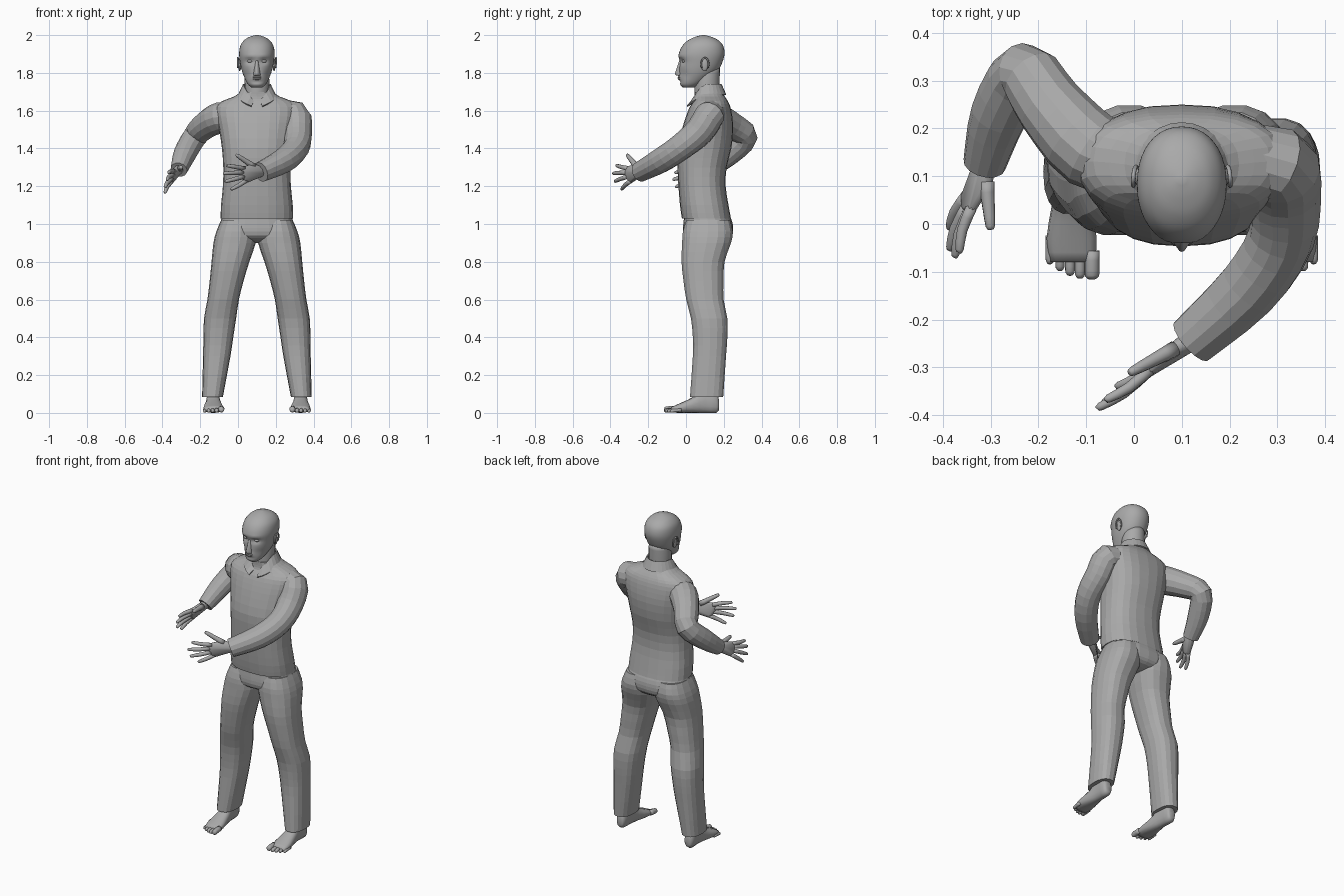
import bpy
import bmesh
from math import sin, cos, pi, exp, copysign
from mathutils import Vector

cube = bpy.data.objects.get("Cube")
if cube:
    bpy.data.objects.remove(cube)

grey = bpy.data.materials.new("plain grey")
grey.use_nodes = True
grey.diffuse_color = (0.4, 0.4, 0.4, 1)
grey.node_tree.nodes["Principled BSDF"].inputs["Base Color"].default_value = grey.diffuse_color

MID = 0.1  # the body's middle plane in x


def finish(name, bm, smooth=False):
    bmesh.ops.recalc_face_normals(bm, faces=bm.faces)
    for f in bm.faces:
        f.smooth = smooth
    mesh = bpy.data.meshes.new(name)
    bm.to_mesh(mesh)
    bm.free()
    mesh.materials.append(grey)
    obj = bpy.data.objects.new(name, mesh)
    bpy.context.collection.objects.link(obj)
    return obj


def refine(rows, steps):
    """Catmull-Rom interpolation between rows of numbers."""
    out = []
    for i in range(len(rows) - 1):
        p, q = rows[max(i - 1, 0)], rows[i]
        r, s = rows[i + 1], rows[min(i + 2, len(rows) - 1)]
        for k in range(steps):
            t = k / steps
            out.append([b + t / 2 * (c - a + t * (2*a - 5*b + 4*c - d + t * (3*(b - c) + d - a)))
                        for a, b, c, d in zip(p, q, r, s)])
    return out + [list(rows[-1])]


def skin_rings(bm, rings):
    rings = [[bm.verts.new(p) for p in ring] for ring in rings]
    n = len(rings[0])
    for a, b in zip(rings, rings[1:]):
        for i in range(n):
            j = (i + 1) % n
            bm.faces.new((a[i], a[j], b[j], b[i]))
    bm.faces.new(rings[0])
    bm.faces.new(rings[-1])


def loft(name, rows, place, sides=20, steps=2, power=2.4, smooth=False, sculpt=None):
    """Rows are (t, a_min, a_max, b_min, b_max); place maps (t, a, b) to space."""
    rings = []
    for t, a0, a1, b0, b1 in refine(rows, steps):
        ring = []
        for i in range(sides):
            c, s = cos(2 * pi * i / sides), sin(2 * pi * i / sides)
            c, s = (copysign(abs(v) ** (2 / power), v) for v in (c, s))
            ring.append(Vector(place(t, (a0 + a1 + (a1 - a0) * c) / 2,
                                     (b0 + b1 + (b1 - b0) * s) / 2)))
        rings.append(ring)
    bm = bmesh.new()
    skin_rings(bm, rings)
    if sculpt:
        for v in bm.verts:
            sculpt(v.co)
    return finish(name, bm, smooth)


def trunk(name, rows, **kw):
    """Loft of upright rows (z, half width, front, back) on the middle plane."""
    return loft(name, [(z, -w, w, f, b) for z, w, f, b in rows],
                lambda t, a, b: (MID + a, b, t), **kw)


def tube(name, rows, sides=14, steps=3, smooth=False):
    """Sweep a circle along rows of (x, y, z, radius)."""
    rows = refine(rows, steps)
    pts = [Vector(r[:3]) for r in rows]
    normal, rings = Vector((0.1, 0.2, 1)), []
    for i, p in enumerate(pts):
        tan = (pts[min(i + 1, len(pts) - 1)] - pts[max(i - 1, 0)]).normalized()
        normal = (normal - tan * normal.dot(tan)).normalized()
        other = tan.cross(normal)
        rings.append([p + rows[i][3] * (normal * cos(2 * pi * k / sides) + other * sin(2 * pi * k / sides))
                      for k in range(sides)])
    bm = bmesh.new()
    skin_rings(bm, rings)
    return finish(name, bm, smooth)


def hull(name, balls, smooth=True):
    """Convex hull around balls of (centre, radius)."""
    bm = bmesh.new()
    for c, r in balls:
        for lat in (-1.1, -0.4, 0.4, 1.1):
            for k in range(8):
                a = k * pi / 4
                bm.verts.new(Vector(c) + r * Vector((cos(lat) * cos(a), cos(lat) * sin(a), sin(lat))))
    res = bmesh.ops.convex_hull(bm, input=bm.verts)
    loose = {v for v in res["geom_interior"] + res["geom_unused"] if isinstance(v, bmesh.types.BMVert)}
    bmesh.ops.delete(bm, geom=list(loose), context="VERTS")
    return finish(name, bm, smooth)


def ellipsoid(name, centre, size):
    bm = bmesh.new()
    bmesh.ops.create_uvsphere(bm, u_segments=14, v_segments=8, radius=1)
    for v in bm.verts:
        v.co = Vector(centre) + v.co * Vector(size)
    return finish(name, bm, True)


# Shirt body
trunk("shirt", [(1.03, .192, -.022, .238), (1.1, .19, -.032, .225), (1.2, .18, -.04, .21),
                (1.3, .178, -.045, .215), (1.4, .185, -.045, .24), (1.5, .2, -.022, .25),
                (1.57, .215, 0, .245), (1.62, .215, .02, .235), (1.65, .185, .04, .222),
                (1.675, .12, .045, .205), (1.7, .085, .045, .19)], sides=24)

# Trousers: seat and two legs
trunk("trouser_seat", [(1.08, .175, -.01, .215), (1.02, .19, -.012, .242), (.98, .203, -.016, .25),
                       (.94, .19, -.012, .245), (.915, .12, .02, .22), (.9, .05, .07, .17)], sides=24)
for side, s in (("left", 1), ("right", -1)):
    def flank(t, a, b):
        return MID + s * a, b, t

    def along_y(t, a, b):
        return MID + s * a, t, b

    loft(side + "_trouser_leg",
         [(1.02, .02, .19, 0, .235), (.96, .006, .215, -.018, .25), (.9, .006, .23, -.022, .24),
          (.8, .04, .24, -.025, .205), (.7, .07, .25, -.015, .2), (.6, .095, .262, 0, .2),
          (.5, .11, .28, .025, .22), (.4, .125, .283, .035, .22), (.3, .14, .285, .035, .213),
          (.085, .18, .29, .02, .198)], flank, sides=18)
    # Bare feet with toes
    loft(side + "_foot",
         [(.176, .215, .25, .02, .06), (.16, .205, .265, 0, .11), (.1, .2, .265, 0, .13),
          (.04, .19, .272, 0, .085), (-.03, .178, .283, 0, .052), (-.08, .182, .275, .002, .03)],
         along_y, sides=16, smooth=True)
    for k in range(5):
        r = .016 if k == 0 else .0115 - k * .0005
        x = MID + s * (.192 + .021 * k - (.004 if k == 0 else 0))
        tip = -.116 + .002 * k * k
        tube(side + "_toe", [(x, tip + .06, r + .006, r), (x, tip + .02, r + .003, r),
                             (x, tip + .006, r, r * .9), (x, tip, r, r * .4)], 10, 2, True)

# Sleeves
tube("left_sleeve", [(.2, .13, 1.57, .07), (.3, .125, 1.575, .079), (.315, .07, 1.49, .077),
                     (.308, -.03, 1.405, .07), (.24, -.135, 1.335, .066), (.12, -.245, 1.275, .054)])
tube("right_sleeve", [(0, .13, 1.565, .07), (-.09, .155, 1.565, .082), (-.175, .245, 1.52, .072),
                      (-.23, .315, 1.46, .064), (-.282, .23, 1.37, .06), (-.313, .125, 1.287, .045)])


# Hands with spread fingers
def hand(side, wrist, tips, thumb, palm_dir):
    wrist, thumb, palm_dir = Vector(wrist), Vector(thumb), Vector(palm_dir)
    tips = [Vector(t) for t in tips]
    knuckles = [wrist.lerp(t, .5) for t in tips]
    root = wrist.lerp(thumb, .3)
    hull(side + "_palm", [(wrist, .025), (root, .015)] + [(k, .0125) for k in knuckles])
    for a, b in zip(knuckles, tips):
        tube(side + "_finger", [(*a, .0125), (*(a.lerp(b, .5) - palm_dir * .006), .0115),
                                (*a.lerp(b, .93), .009), (*b, .004)], 10, 2, True)
    tube(side + "_thumb", [(*root, .017), (*root.lerp(thumb, .5), .0135),
                           (*root.lerp(thumb, .93), .01), (*thumb, .004)], 10, 2, True)


hand("left", (.125, -.24, 1.277), [(-.06, -.37, 1.31), (-.077, -.387, 1.268), (-.067, -.378, 1.225),
                                   (-.037, -.342, 1.183)], (-.01, -.312, 1.367), (-.6, .8, 0))
hand("right", (-.313, .13, 1.29), [(-.367, -.06, 1.272), (-.376, -.07, 1.235), (-.387, -.055, 1.195),
                                   (-.388, -.01, 1.165)], (-.3, -.012, 1.3), (1, 0, 0))


# Head with eye sockets, cheeks and mouth shaped in
def shape_face(co):
    if co.y > .06:
        return
    x = abs(co.x - MID)

    def bump(cx, cz, wx, wz):
        return exp(-((x - cx) / wx) ** 2 - ((co.z - cz) / wz) ** 2)
    co.y += .016 * bump(.036, 1.862, .022, .014) + .006 * bump(.055, 1.79, .02, .025)
    co.y += .005 * bump(0, 1.752, .03, .008) - .006 * bump(0, 1.774, .025, .014)
    co.y -= .004 * bump(.035, 1.89, .03, .009)


trunk("head", [(1.722, .028, -.015, .04), (1.74, .048, -.032, .08), (1.775, .066, -.034, .13),
               (1.81, .079, -.035, .168), (1.85, .088, -.034, .19), (1.9, .094, -.038, .204),
               (1.945, .087, -.018, .196), (1.975, .065, .015, .168), (1.992, .036, .053, .13),
               (2, .008, .085, .1)], sides=40, steps=5, power=2.15, smooth=True, sculpt=shape_face)
trunk("neck", [(1.6, .07, .05, .17), (1.68, .064, .045, .175), (1.76, .066, .045, .178),
               (1.83, .06, .05, .18)], power=2, smooth=True)
hull("nose", [((MID, -.03, 1.862), .007), ((MID, -.051, 1.795), .008),
              ((MID - .012, -.036, 1.79), .007), ((MID + .012, -.036, 1.79), .007)])
for z, w in ((1.777, .026), (1.768, .022)):
    ellipsoid("lip", (MID, -.036, z), (w, .008, .005))

for side, s in (("left", 1), ("right", -1)):
    ellipsoid(side + "_eye", (MID + s * .036, -.011, 1.862), (.016, .011, .008))
    ellipsoid(side + "_ear", (MID + s * .091, .098, 1.843), (.008, .019, .034))
    rim = []
    for k in range(8):
        a = -.6 + k * .62
        rim.append((MID + s * (.096 + .006 * sin(a / 1.5)), .1 + .02 * cos(a), 1.846 + .034 * sin(a), .0045))
    tube(side + "_ear_rim", rim, 8, 2, True)

# Folded collar, open at the front
bm = bmesh.new()
strip = []
COUNT = 24
for i in range(COUNT + 1):
    t = 2 * i / COUNT - 1
    a = t * pi * .93
    drop = max(0, abs(t) - .55) / .45
    strip.append((bm.verts.new((MID + .074 * sin(a), .113 + .076 * cos(a), 1.74 - .09 * drop ** 1.5)),
                  bm.verts.new((MID + .1 * sin(a) * (1 + .25 * drop), .113 + .1 * cos(a) - .012 * drop,
                                1.685 - .06 * drop))))
for (a, b), (c, d) in zip(strip, strip[1:]):
    bm.faces.new((a, b, d, c))
collar = finish("collar", bm)
thick = collar.modifiers.new("thickness", "SOLIDIFY")
thick.thickness = .008
